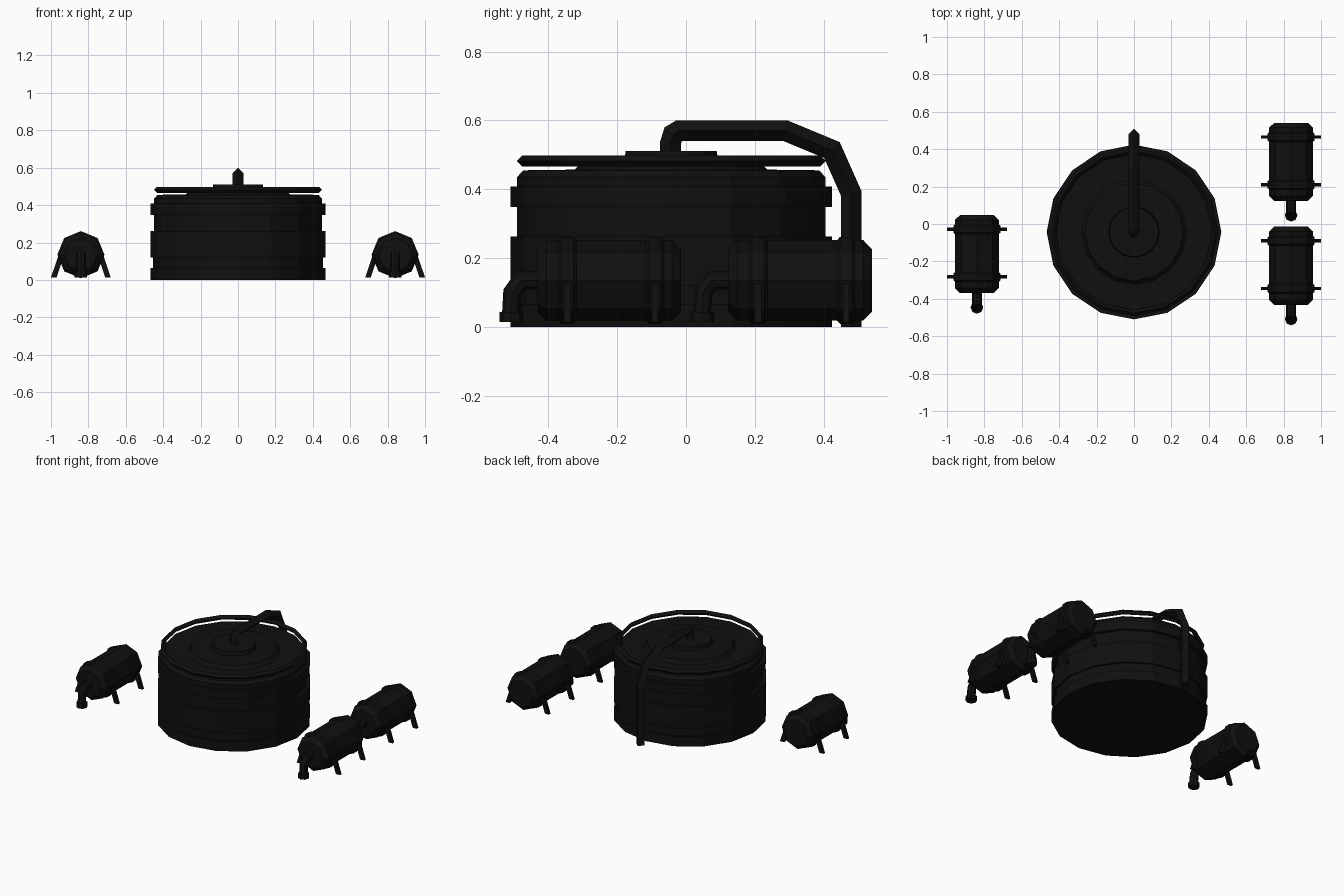
import bpy, math
from mathutils import Vector, Matrix

if "Cube" in bpy.data.objects:
    bpy.data.objects.remove(bpy.data.objects["Cube"])

black = bpy.data.materials.new("soot_black")
black.diffuse_color = (0.005, 0.005, 0.005, 1)
black.use_nodes = True
black.node_tree.nodes["Principled BSDF"].inputs["Base Color"].default_value = black.diffuse_color


def make(name, verts, faces):
    me = bpy.data.meshes.new(name)
    me.from_pydata(verts, [], faces)
    me.update()
    me.materials.append(black)
    ob = bpy.data.objects.new(name, me)
    bpy.context.collection.objects.link(ob)
    return ob


def rings_to_mesh(name, rings, loop=False):
    """Skin a list of equal-length rings, capping the ends."""
    n, m = len(rings[0]), len(rings)
    verts = [v for r in rings for v in r]
    faces = []
    for i in range(m if loop else m - 1):
        a, b = i * n, ((i + 1) % m) * n
        for j in range(n):
            k = (j + 1) % n
            faces.append((a + j, a + k, b + k, b + j))
    if not loop:
        faces.append(tuple(reversed(range(n))))
        faces.append(tuple(range((m - 1) * n, m * n)))
    return make(name, verts, faces)


def lathe(name, profile, n, mat, loop=False):
    """Turn (radius, height) points about z, then place with mat."""
    rings = [[mat @ Vector((r * math.cos(2 * math.pi * j / n),
                            r * math.sin(2 * math.pi * j / n), z))
              for j in range(n)] for r, z in profile]
    return rings_to_mesh(name, rings, loop)


def pipe(name, x, path, r, n):
    """Sweep an n-sided section along a (y, z) path with mitred corners."""
    pts = [Vector(p) for p in path]
    rings = []
    for i, p in enumerate(pts):
        d0 = (p - pts[i - 1]).normalized() if i else (pts[1] - p).normalized()
        d1 = (pts[i + 1] - p).normalized() if i < len(pts) - 1 else d0
        n0, n1 = Vector((-d0.y, d0.x)), Vector((-d1.y, d1.x))
        nm = (n0 + n1).normalized()
        nm /= nm.dot(n0)
        ring = []
        for j in range(n):
            a = 2 * math.pi * j / n
            q = p + nm * (r * math.cos(a))
            ring.append(Vector((x - r * math.sin(a), q.x, q.y)))
        rings.append(ring)
    return rings_to_mesh(name, rings)


# Large banded tank with stepped roof
tank_at = Matrix.Translation((0, -0.043, 0))
lathe("tank", [(.467, 0), (.467, .065), (.455, .065), (.455, .12), (.467, .12),
               (.467, .262), (.448, .262), (.448, .348), (.467, .348),
               (.467, .408), (.448, .408), (.448, .435), (.43, .455),
               (.28, .457), (.27, .467), (.262, .48), (.137, .485),
               (.132, .511)], 16, tank_at)

# Handrail around the roof
lathe("roof_rail", [(.449, .482), (.433, .498), (.417, .482), (.433, .466)],
      16, tank_at, loop=True)

# Pipe from the roof centre down the back
pipe("outlet_pipe", 0, [(-.045, .48), (-.045, .535), (-.037, .56), (-.02, .57),
                        (.289, .57), (.424, .514), (.48, .388), (.48, 0)], .03, 4)

# Small barrels lying along y
ZC = .135
for label, x, y in (("left", -.84, -.163), ("right_front", .84, -.225),
                    ("right_rear", .84, .33)):
    lying = Matrix.Translation((x, y, ZC)) @ Matrix.Rotation(-math.pi / 2, 4, 'X')
    lathe(label + "_barrel", [(.09, -.207), (.117, -.18), (.117, .185), (.09, .211)],
          8, lying)
    for end, o in (("front", -.12), ("back", .135)):
        # Hoop with softened edges
        lathe(f"{label}_{end}_hoop", [(.115, o - .028), (.126, o - .018),
                                      (.126, o + .018), (.115, o + .028)], 8, lying)
        # Splayed legs fixed to the hoop
        for side, s in (("left", -1), ("right", 1)):
            sec = [(.09, .22), (.16, .013), (.13, .013), (.062, .22)]
            rings = [[Vector((x + s * px, y + o + t * s, pz)) for px, pz in sec]
                     for t in (-.009, .009)]
            rings_to_mesh(f"{label}_{end}_{side}_leg", rings)
    # Bent spout and its collar
    pipe(label + "_spout", x, [(y - .18, .135), (y - .255, .135), (y - .28, .1),
                               (y - .284, .03)], .026, 8)
    lathe(label + "_spout_collar", [(.034, .014), (.034, .044)], 8,
          Matrix.Translation((x, y - .283, 0)))

# Consistent outward normals
import bmesh
for ob in bpy.data.objects:
    bm = bmesh.new()
    bm.from_mesh(ob.data)
    bmesh.ops.recalc_face_normals(bm, faces=bm.faces)
    bm.to_mesh(ob.data)
    bm.free()
